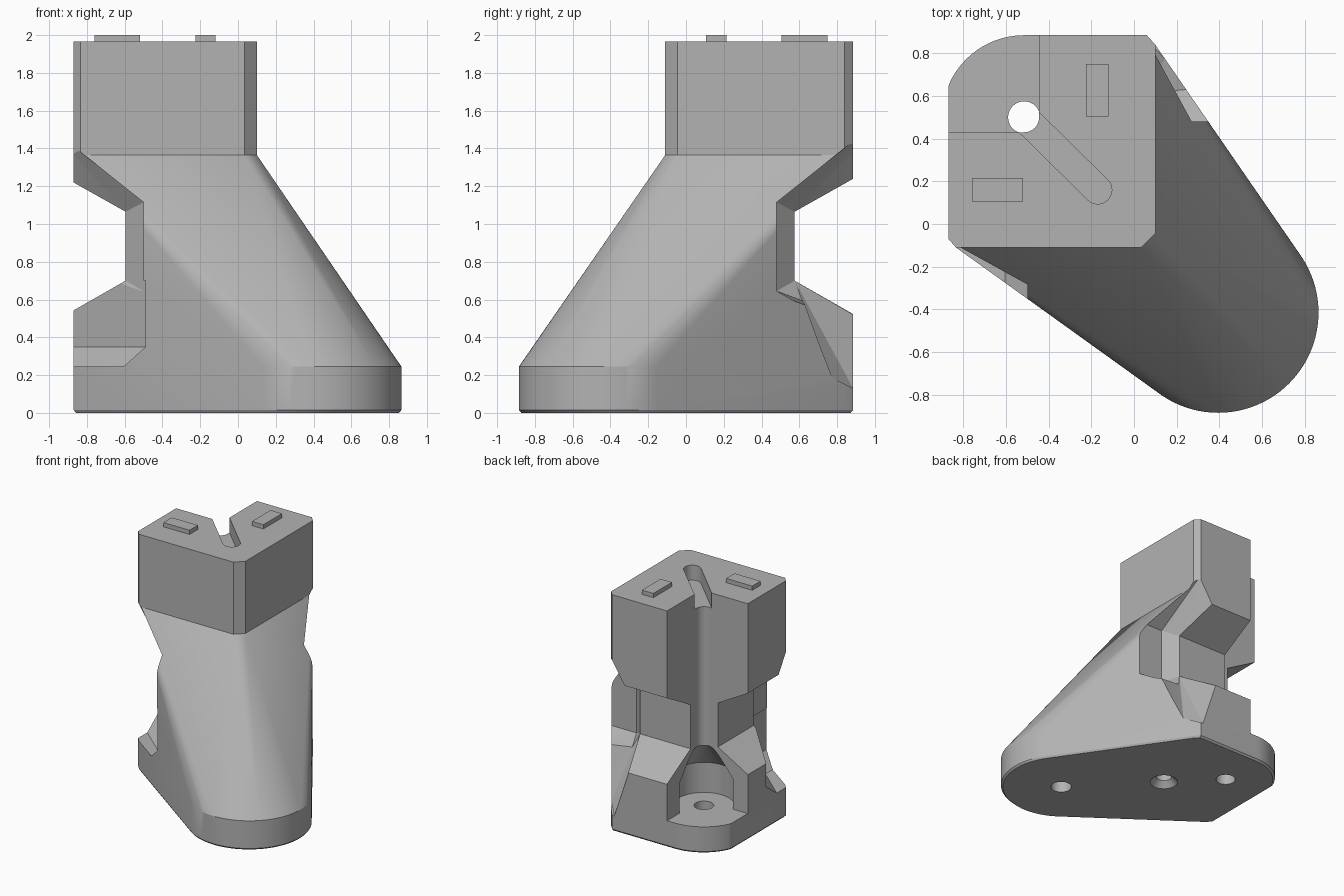
import bpy, bmesh, math

cube = bpy.data.objects.get("Cube")
if cube:
    bpy.data.objects.remove(cube)

grey = bpy.data.materials.new("plain_grey")
grey.use_nodes = True
COLOUR = (0.45, 0.45, 0.45, 1)
grey.diffuse_color = COLOUR
grey.node_tree.nodes["Principled BSDF"].inputs["Base Color"].default_value = COLOUR


def hull(name, points):
    """Solid convex part wrapped around a few points and rings."""
    bm = bmesh.new()
    verts = [bm.verts.new(p) for p in points]
    bmesh.ops.convex_hull(bm, input=verts)
    bmesh.ops.delete(bm, geom=[v for v in bm.verts if not v.link_faces], context='VERTS')
    bmesh.ops.dissolve_limit(bm, angle_limit=0.002, verts=bm.verts, edges=bm.edges)
    bmesh.ops.recalc_face_normals(bm, faces=bm.faces)
    mesh = bpy.data.meshes.new(name)
    bm.to_mesh(mesh)
    bm.free()
    mesh.materials.append(grey)
    obj = bpy.data.objects.new(name, mesh)
    bpy.context.collection.objects.link(obj)
    return obj


def ring(x, y, z, r, n=48):
    return [(x + r * math.cos(math.tau * i / n), y + r * math.sin(math.tau * i / n), z)
            for i in range(n)]


def at(outline, z):
    return [(x, y, z) for x, y in outline]


def box(x0, x1, y0, y1, z0, z1):
    return [(x, y, z) for x in (x0, x1) for y in (y0, y1) for z in (z0, z1)]


def swap(points):
    """Mirror across the diagonal, from the back side to the right-hand side."""
    return [(-0.02 - y, -0.02 - x, z) for x, y, z in points]


# Outlines: head, with a rounded rear corner, and the wide rounded foot
PIN = (-0.515, 0.5)
WIRE = (-0.17, 0.16)
TOE = (0.395, -0.415)
corner = [(x, y) for x, y, z in ring(*PIN, 0, 0.385, 96)
          if x < PIN[0] + 0.01 and y > 0.64 and x > -0.87]
head = [(0.1, -0.045), (0.035, -0.11), (-0.835, -0.11), (-0.87, -0.07), (-0.87, 0.645),
        (0.06, 0.885), (0.1, 0.84)] + corner
foot = head + [(x, y) for x, y, z in ring(*TOE, 0, 0.47, 96)]
sole = [(x * 0.985, y * 0.985) for x, y in foot]

body = hull("body", at(sole, 0) + at(foot, 0.015) + at(foot, 0.245) + at(head, 1.365))
head_block = hull("head_block", at(head, 1.3) + at(head, 1.965))

# Waist cuts, shared by the back and the right-hand side
waist = [(x, y, z) for x in (-1.5, 1.5)
         for y, z in ((0.575, 0.7), (0.575, 1.065), (1.1, 1.36), (1.1, 0.4))]
flare = [(0.12, 0.48, 1.115), (0.02, 0.575, 1.065), (-0.08, 1, 1.305), (0.06, 1, 1.53),
         (1, 0.48, 1.115), (1, 1, 1.53), (0.12, 0.48, 0.645), (0.02, 0.575, 0.7),
         (-0.1, 1, 0.45), (1, 0.48, 0.645), (1, 1, 0.35)]
back_pocket = [(0.02, 0.575, 0.7), (0.24, 0.64, 0.55), (-0.09, 0.885, 0.52),
               (0.145, 0.775, 0.185), (0.04, 0.885, 0.13), (-0.12, 1, 0.47), (0, 1, 0.075),
               (0.3, 1, 0.7), (0.3, 1, 0.075), (0.3, 0.775, 0.185), (0.3, 0.64, 0.55)]
wide = [(-0.49, -0.15), (-0.95, 0.26), (-0.95, -0.6), (-0.49, -0.6)]
narrow = [(-0.605, -0.18), (-0.95, 0.12), (-0.95, -0.6), (-0.605, -0.6)]
side_pocket = at(wide, 0.7) + at(wide, 0.35) + at(narrow, 0.245)

# Rear corner channel with a rounded inner edge
channel = [(-0.445, 1.1), (-1.1, 0.43), (-1.1, 1.1)] + [p[:2] for p in ring(*PIN, 0, 0.07)]

cuts = {
    "back_waist": waist,
    "right_waist": swap(waist),
    "back_flare": flare,
    "right_flare": swap(flare),
    "back_pocket": back_pocket,
    "side_pocket": side_pocket,
    "channel": at(channel, 0.22) + at(channel, 2.2),
    "washer_recess": ring(*PIN, 0.22, 0.23) + ring(*PIN, 0.47, 0.23) + ring(*PIN, 0.7, 0.06),
    "pin_hole": ring(*PIN, -0.1, 0.075) + ring(*PIN, 0.4, 0.075),
    "wire_hole": ring(*WIRE, -0.1, 0.062) + ring(*WIRE, 2.2, 0.062),
    "wire_countersink": ring(*WIRE, -0.02, 0.125) + ring(*WIRE, 0.05, 0.06),
    "toe_hole": ring(*TOE, -0.1, 0.08) + ring(*TOE, 0.2, 0.08) + ring(*TOE, 0.24, 0.01),
    "top_slot": ring(*WIRE, 1.84, 0.066) + ring(*WIRE, 2.2, 0.066)
                + ring(*PIN, 1.84, 0.066) + ring(*PIN, 2.2, 0.066),
}


def combine(tool, operation):
    mod = body.modifiers.new(tool.name, 'BOOLEAN')
    mod.operation, mod.solver, mod.object = operation, 'EXACT', tool
    bpy.context.view_layer.objects.active = body
    bpy.ops.object.modifier_apply(modifier=mod.name)
    bpy.data.objects.remove(tool)


combine(head_block, 'UNION')
for name, points in cuts.items():
    cutter = hull(name + "_cutter", points)
    cutter.hide_render = True
    combine(cutter, 'DIFFERENCE')

# Locating tabs on the top
hull("right_tab", box(-0.76, -0.52, 0.105, 0.215, 1.95, 2))
hull("back_tab", box(-0.225, -0.12, 0.505, 0.75, 1.95, 2))

# Smooth the curved skin, keep the machined edges crisp
bpy.ops.object.select_all(action='DESELECT')
body.select_set(True)
bpy.context.view_layer.objects.active = body
bpy.ops.object.shade_smooth_by_angle(angle=math.radians(22))
